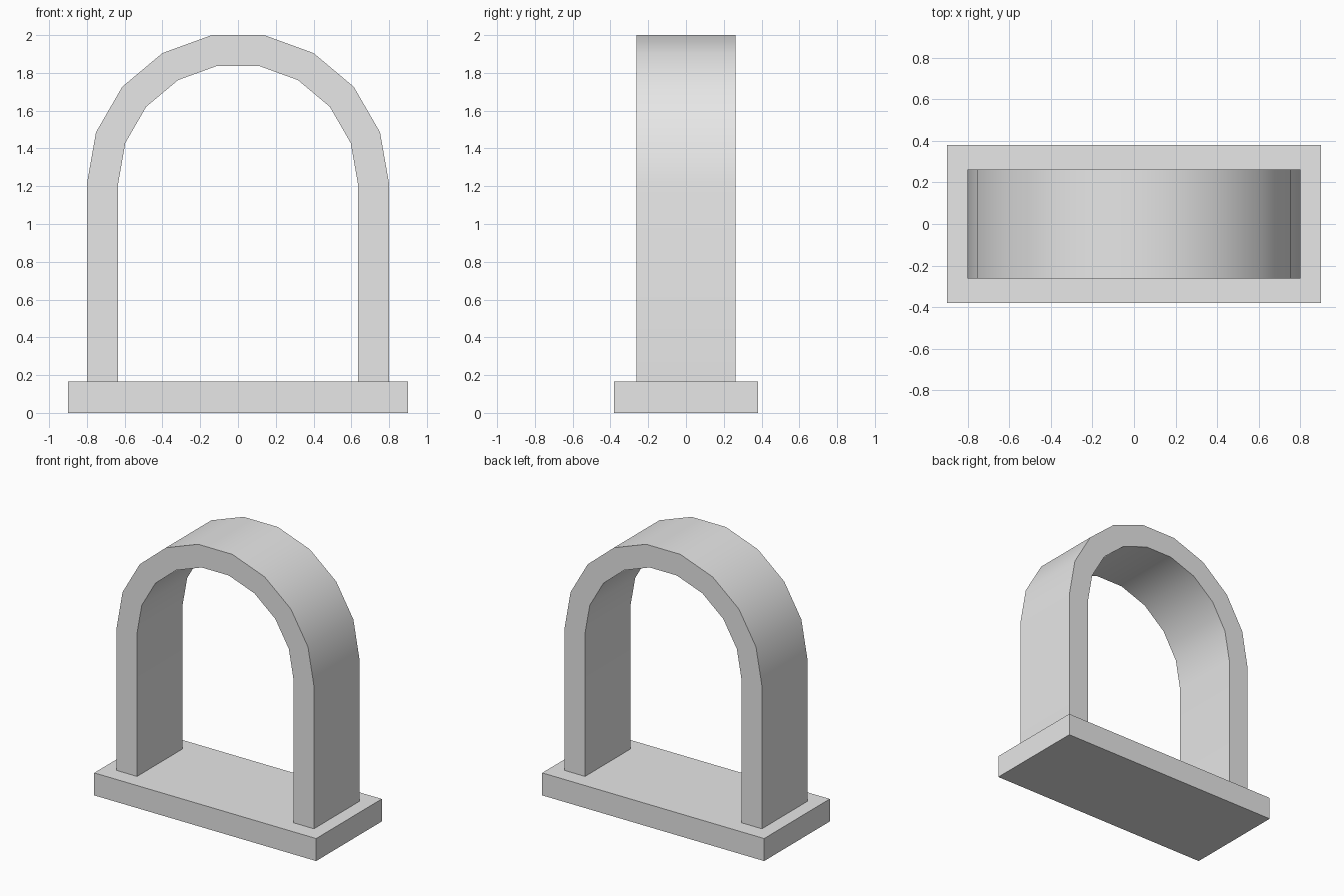
import bpy, bmesh
from math import cos, sin, pi, radians

cube = bpy.data.objects.get("Cube")
if cube:
    bpy.data.objects.remove(cube, do_unlink=True)

BASE_TOP = 0.165
SPRING = 1.212      # height where the curve of the arch starts
OUTER, INNER = 0.8, 0.635
SEGMENTS = 9

grey = bpy.data.materials.new("light_grey")
grey.use_nodes = True
grey.diffuse_color = (0.8, 0.8, 0.8, 1)
grey.node_tree.nodes["Principled BSDF"].inputs["Base Color"].default_value = grey.diffuse_color


def extrude_profile(name, points, half_depth):
    """Solid made from an x-z outline, centred on y = 0."""
    bm = bmesh.new()
    face = bm.faces.new([bm.verts.new((x, -half_depth, z)) for x, z in points])
    result = bmesh.ops.extrude_face_region(bm, geom=[face])
    moved = [v for v in result["geom"] if isinstance(v, bmesh.types.BMVert)]
    bmesh.ops.translate(bm, verts=moved, vec=(0, 2 * half_depth, 0))
    bmesh.ops.recalc_face_normals(bm, faces=bm.faces)
    mesh = bpy.data.meshes.new(name)
    bm.to_mesh(mesh)
    bm.free()
    mesh.materials.append(grey)
    obj = bpy.data.objects.new(name, mesh)
    bpy.context.collection.objects.link(obj)
    return obj


def arch_line(radius):
    """Right foot, half circle, left foot."""
    angles = [pi * i / SEGMENTS for i in range(SEGMENTS + 1)]
    curve = [(radius * cos(a), SPRING + radius * sin(a)) for a in angles]
    return [(radius, BASE_TOP)] + curve + [(-radius, BASE_TOP)]


# Base slab
extrude_profile("base", [(-0.9, 0), (0.9, 0), (0.9, BASE_TOP), (-0.9, BASE_TOP)], 0.38)

# Arch with straight legs, smooth around the curve and sharp at its rims
arch = extrude_profile("arch", arch_line(OUTER) + arch_line(INNER)[::-1], 0.263)
bpy.ops.object.select_all(action="DESELECT")
arch.select_set(True)
bpy.context.view_layer.objects.active = arch
bpy.ops.object.shade_smooth_by_angle(angle=radians(30))
